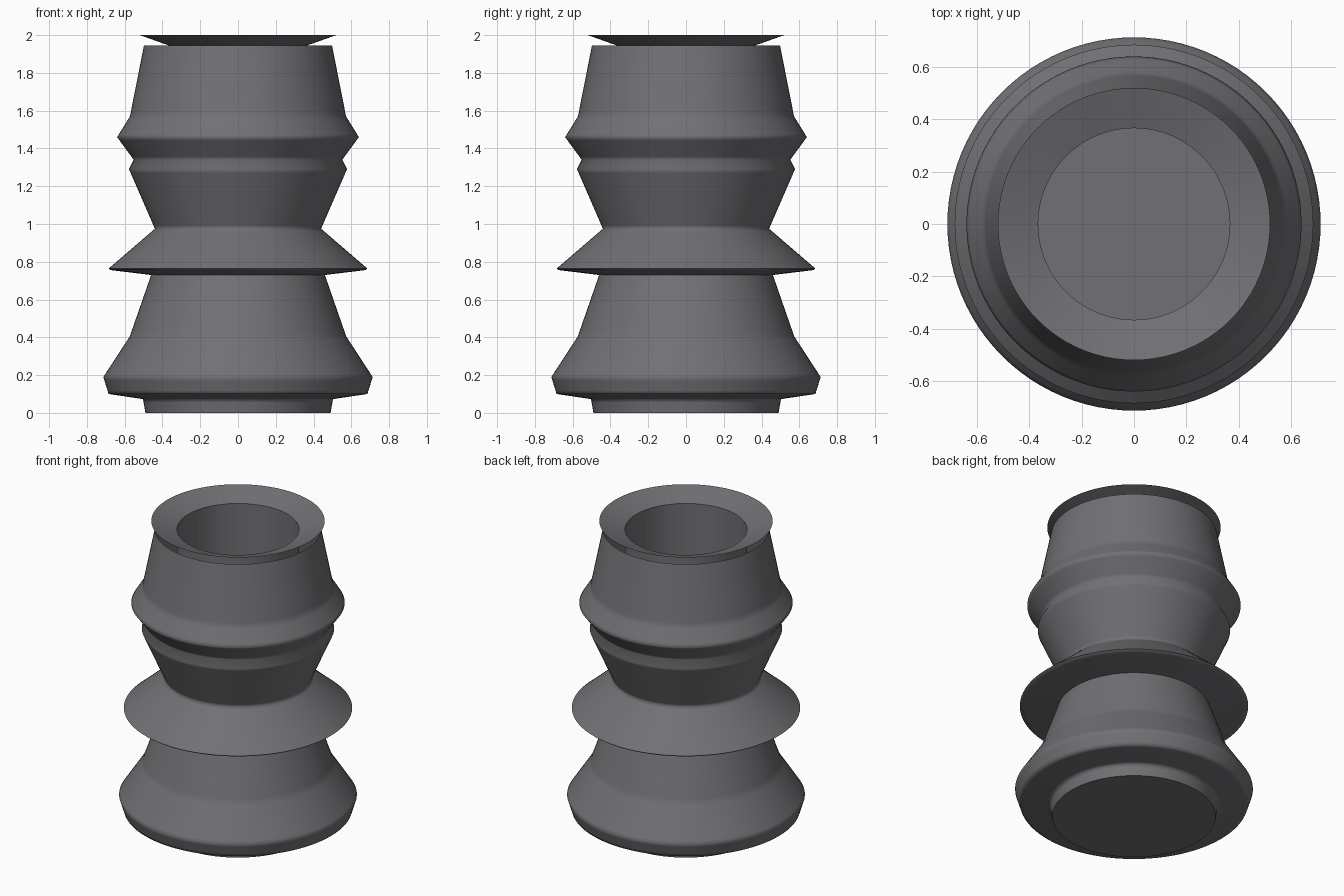
import bpy, bmesh, math
from mathutils import Vector

if "Cube" in bpy.data.objects:
    bpy.data.objects.remove(bpy.data.objects["Cube"])

SEGMENTS = 96

grey = bpy.data.materials.new("dark grey")
grey.diffuse_color = (0.165, 0.162, 0.175, 1)
grey.use_nodes = True
grey.node_tree.nodes["Principled BSDF"].inputs["Base Color"].default_value = grey.diffuse_color


def with_support(points, gap=0.02):
    """Add points close to each corner so smooth shading stays tight there."""
    pts = [Vector(p) for p in points]
    out = [pts[0]]
    for a, b in zip(pts, pts[1:]):
        d = b - a
        if d.length > 3 * gap:
            out += [a + d.normalized() * gap, b - d.normalized() * gap]
        out.append(b)
    return out


def lathe(name, points):
    """Spin a (radius, height) profile about z; radius 0 closes to the axis."""
    bm = bmesh.new()
    verts = [bm.verts.new((p.x, 0, p.y)) for p in with_support(points)]
    edges = [bm.edges.new(pair) for pair in zip(verts, verts[1:])]
    bmesh.ops.spin(bm, geom=verts + edges, cent=(0, 0, 0), axis=(0, 0, 1),
                   angle=math.tau, steps=SEGMENTS, use_merge=True)
    bmesh.ops.remove_doubles(bm, verts=bm.verts, dist=0.0005)
    mesh = bpy.data.meshes.new(name)
    # profile running upward on +x and spun counter-clockwise: face outward
    bm.normal_update()
    f = max(bm.faces, key=lambda q: q.calc_area())
    c = f.calc_center_median()
    outward = f.normal.x * c.x + f.normal.y * c.y > 0
    if outward != (name == "outer_body"):
        bmesh.ops.reverse_faces(bm, faces=bm.faces)
    bm.to_mesh(mesh)
    bm.free()
    mesh.materials.append(grey)
    obj = bpy.data.objects.new(name, mesh)
    bpy.context.collection.objects.link(obj)
    bpy.ops.object.select_all(action='DESELECT')
    obj.select_set(True)
    bpy.context.view_layer.objects.active = obj
    bpy.ops.object.shade_smooth_by_angle(angle=math.radians(75))
    return obj


# Outer shell: closed base, open at the top
lathe("outer_body", [
    (0, 0), (0.49, 0), (0.503, 0.073), (0.685, 0.10), (0.713, 0.19),
    (0.573, 0.405), (0.46, 0.73), (0.675, 0.756), (0.685, 0.764),
    (0.44, 0.975), (0.577, 1.29), (0.552, 1.34), (0.64, 1.46),
    (0.572, 1.57), (0.498, 1.945)])

# Inner tube with its flared rim, standing clear of the outer shell
lathe("inner_tube", [(0, 0.03), (0.366, 0.03), (0.366, 1.945)])
lathe("flared_rim", [(0.366, 1.945), (0.52, 2.0)])
